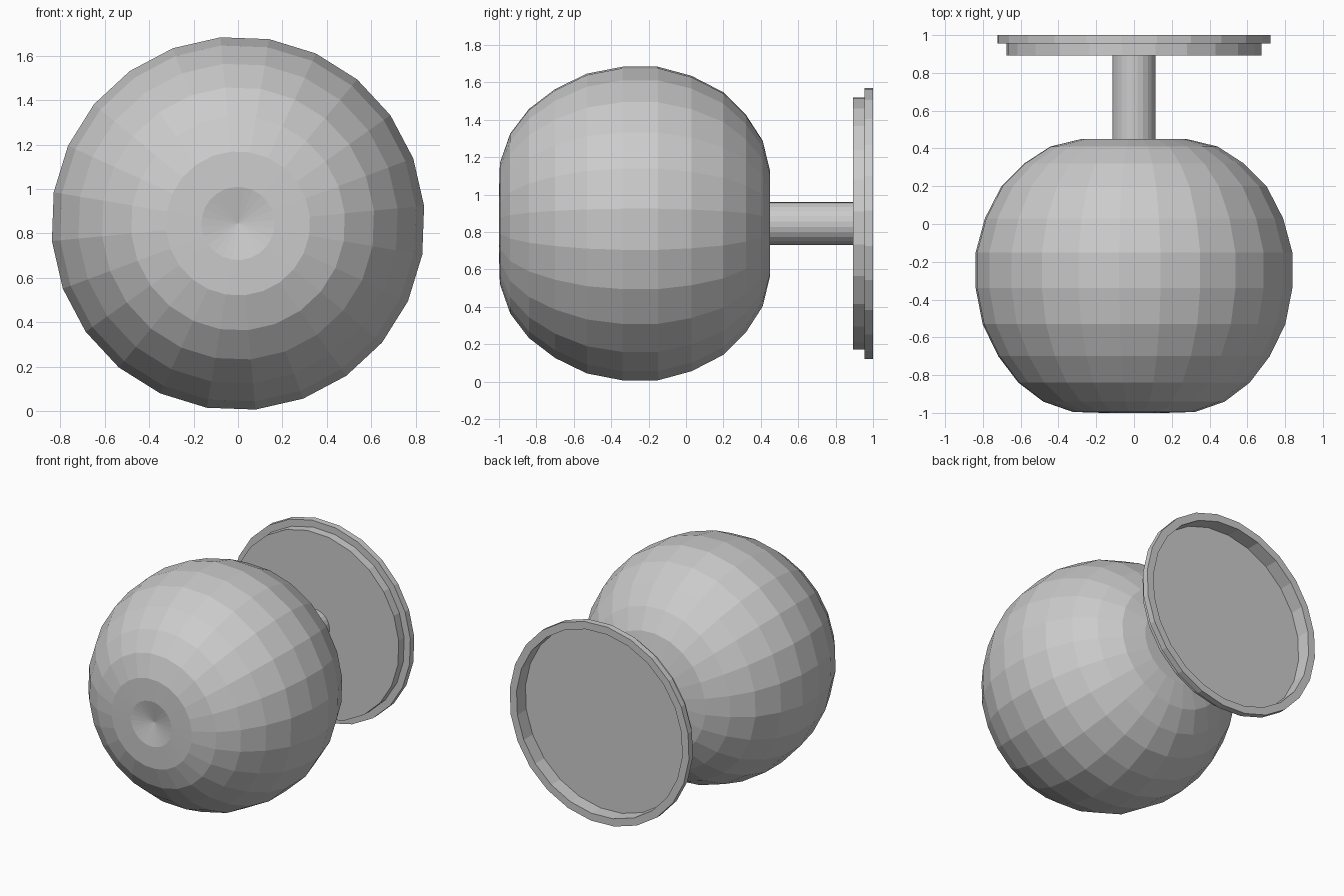
import bpy, bmesh
from math import cos, sin, radians, tau

if "Cube" in bpy.data.objects:
    bpy.data.objects.remove(bpy.data.objects["Cube"])

CZ = 0.845  # height of the common axis, which runs along y


def lathe(name, profile, sides=24, turn=5.4):
    """Revolve (radius, y) points about the y axis; radius 0 closes to a point."""
    bm = bmesh.new()
    rings = []
    for r, y in profile:
        if r == 0:
            rings.append([bm.verts.new((0, y, CZ))] * sides)
            continue
        angles = [radians(turn) + tau * i / sides for i in range(sides)]
        rings.append([bm.verts.new((r * cos(a), y, CZ + r * sin(a))) for a in angles])
    for a, b in zip(rings, rings[1:]):
        for i in range(sides):
            j = (i + 1) % sides
            quad = list(dict.fromkeys((a[i], a[j], b[j], b[i])))
            bm.faces.new(quad)
    bmesh.ops.recalc_face_normals(bm, faces=bm.faces[:])
    mesh = bpy.data.meshes.new(name)
    bm.to_mesh(mesh)
    bm.free()
    obj = bpy.data.objects.new(name, mesh)
    bpy.context.collection.objects.link(obj)
    return obj


# Round knob with a shallow dimple in its flattened front
lathe("knob", [
    (0, -0.965), (0.165, -1.0), (0.325, -0.995), (0.483, -0.94), (0.615, -0.84),
    (0.722, -0.70), (0.805, -0.53), (0.842, -0.34), (0.842, -0.15), (0.793, 0.03),
    (0.705, 0.20), (0.585, 0.32), (0.445, 0.41), (0.28, 0.45), (0, 0.45)])

# Neck between knob and plate
lathe("neck", [(0, 0.44), (0.115, 0.44), (0.115, 0.895), (0, 0.895)])

# Stepped wall plate, hollow at the back
lathe("wall_plate", [
    (0, 0.892), (0.677, 0.892), (0.677, 0.955), (0.727, 0.955),
    (0.727, 1.0), (0.672, 1.0), (0.672, 0.897), (0, 0.897)])
